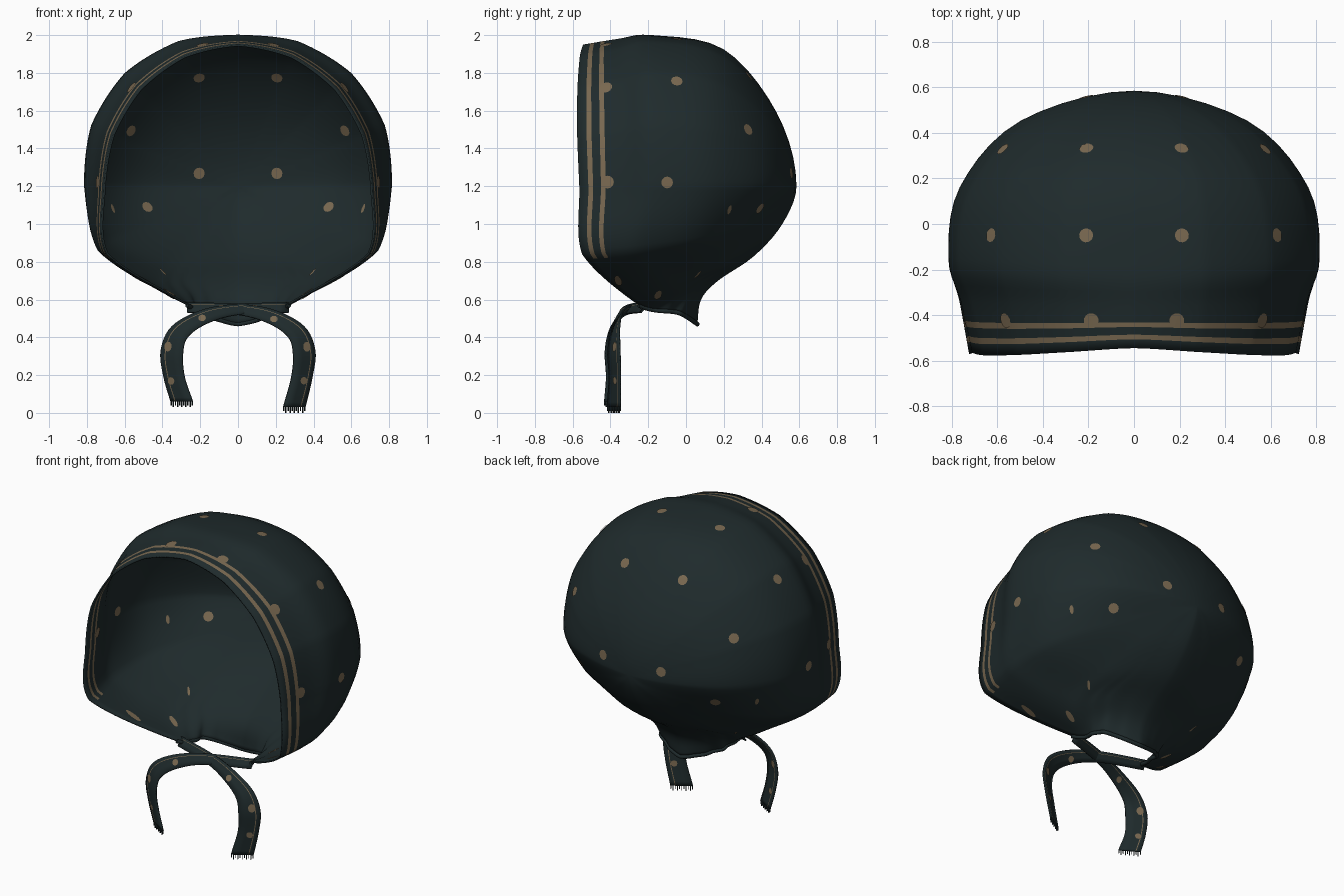
import bpy, bmesh, math
from mathutils import Vector
from mathutils.bvhtree import BVHTree

if "Cube" in bpy.data.objects:
    bpy.data.objects.remove(bpy.data.objects["Cube"], do_unlink=True)


def make_material(name, colour):
    mat = bpy.data.materials.new(name)
    mat.use_nodes = True
    mat.diffuse_color = (*colour, 1)
    bsdf = mat.node_tree.nodes["Principled BSDF"]
    bsdf.inputs["Base Color"].default_value = (*colour, 1)
    bsdf.inputs["Roughness"].default_value = 0.9
    return mat


CLOTH = make_material("dark teal cloth", (0.0135, 0.0235, 0.025))
TAN = make_material("tan print", (0.19, 0.138, 0.08))


def finish(bm, name, thickness=0):
    mesh = bpy.data.meshes.new(name)
    bm.to_mesh(mesh)
    bm.free()
    mesh.materials.append(CLOTH)
    mesh.materials.append(TAN)
    obj = bpy.data.objects.new(name, mesh)
    bpy.context.collection.objects.link(obj)
    if thickness:
        mod = obj.modifiers.new("cloth thickness", "SOLIDIFY")
        mod.thickness = thickness
        mod.offset = -1
    for poly in mesh.polygons:
        poly.use_smooth = True
    return obj


def blend(p0, p1, p2, p3, t):
    """Smooth curve between p1 and p2."""
    return 0.5 * (2 * p1 + (p2 - p0) * t + (2 * p0 - 5 * p1 + 4 * p2 - p3) * t ** 2
                  + (3 * p1 - p0 - 3 * p2 + p3) * t ** 3)


def along(points, t):
    """Point on an open smooth curve whose first and last points are phantoms."""
    i = min(int(t), len(points) - 4)
    return blend(*points[i:i + 4], t - i)


# Crown profiles from rim to back: radius round the head axis, and y
POLE = Vector((0, 0.585, 1.2))
TOP = [(.75, -.545), (.78, -.36), (.8, -.18), (.725, .2), (.39, .48)]
SIDE = [(.71, -.565), (.76, -.34), (.815, -.15), (.765, .16), (.5, .45)]
BULGE = [0, .025, .05, .03, .01]


def crown_seam(angle):
    up = math.sin(angle) ** 2
    diagonal = math.sin(2 * angle)
    seam = []
    for (rt, yt), (rs, ys), puff in zip(TOP, SIDE, BULGE):
        r = (rs + (rt - rs) * up) * (1 + puff * diagonal)
        y = ys + (yt - ys) * up - (.02 * diagonal if puff == 0 else 0)
        seam.append((r * math.cos(angle), y, POLE.z + r * math.sin(angle)))
    return seam


# Seams of one half: crown from top to side, then the gathered lower part
SEAMS = [crown_seam(math.radians(90 - 22.5 * k)) for k in range(5)] + [
    [(.695, -.55, .84), (.73, -.35, .85), (.74, -.2, .87), (.67, .1, .92), (.42, .38, 1.02)],
    [(.27, -.25, .57), (.36, -.15, .62), (.42, -.03, .7), (.36, .2, .8), (.23, .44, .99)],
    [(.21, -.04, .53), (.22, .02, .62), (.26, .1, .7), (.2, .3, .82), (.13, .48, 1)],
    [(0, .06, .47), (0, .08, .6), (0, .17, .7), (0, .36, .83), (0, .51, 1)],
]


def seam_curve(seam, side):
    pts = [Vector((x * side, y, z)) for x, y, z in seam]
    last = pts[-1]
    beyond = Vector((-last.x, last.y, 2 * POLE.z - last.z))
    return [2 * pts[0] - pts[1], *pts, POLE, beyond]


LOOP = [seam_curve(s, 1) for s in SEAMS] + [seam_curve(s, -1) for s in SEAMS[-2:0:-1]]
COUNT = len(LOOP)


def surface(u, t):
    """Bonnet surface: u goes round the rim, t from the rim to the back."""
    i = int(u)
    ring = [along(LOOP[(i + k) % COUNT], t) for k in (-1, 0, 1, 2)]
    # Cloth pulled fairly straight between seams
    p = ring[1].lerp(ring[2], u - i).lerp(blend(*ring, u - i), 0.7)
    # Gathers that fade out away from the neck
    near = max(0, 1 - abs(u - COUNT / 2) / 2.6) * max(0, 1 - t / 3.2)
    ripple = 1 + 0.06 * near * math.sin(u * math.tau * 2)
    return Vector((p.x * ripple, p.y, p.z))


# Bonnet shell with two printed stripes beside the rim
STEPS = 12
ROWS = [0, .21, .32, .5, .61, .8] + [1 + k / 5 for k in range(20)]
bm = bmesh.new()
columns = COUNT * STEPS
grid = [[bm.verts.new(surface(c / STEPS, t)) for c in range(columns)] for t in ROWS]
tip = bm.verts.new(POLE)
for r in range(len(ROWS) - 1):
    for c in range(columns):
        d = (c + 1) % columns
        face = bm.faces.new((grid[r][c], grid[r][d], grid[r + 1][d], grid[r + 1][c]))
        u = (c + .5) / STEPS
        if r in (1, 3) and min(u, COUNT - u) < 5.05:
            face.material_index = 1
for c in range(columns):
    bm.faces.new((grid[-1][c], grid[-1][(c + 1) % columns], tip))
bm.normal_update()
shell_tree = BVHTree.FromBMesh(bm)
finish(bm, "bonnet_shell", 0.01)


def add_dots(name, tree, dots, depth):
    """Thin printed dots that hug both sides of a cloth sheet, stretched up and down."""
    bm = bmesh.new()
    for centre, radius, stretch in dots:
        mid, normal, _, _ = tree.find_nearest(Vector(centre))
        a = normal.cross(Vector((0, 0, 1))).normalized()
        b = normal.cross(a)
        for lift, order in ((0.004, 1), (-depth - 0.004, -1)):
            verts = []
            for k in range(12):
                ang = math.tau * k / 12
                p = mid + radius * (a * math.cos(ang) + b * math.sin(ang) * stretch)
                q, n, _, _ = tree.find_nearest(p)
                verts.append(bm.verts.new(q + n * lift))
            hub = bm.verts.new(mid + normal * lift)
            for k in range(12):
                tri = (hub, verts[k], verts[(k + 1) % 12])
                bm.faces.new(tri[::order]).material_index = 1
    finish(bm, name)


# Dots printed on the crown, beside the stripes and in the gathers
spots = [(.21, .34, 1.79), (.56, .31, 1.49), (.21, .56, 1.27), (.48, .38, 1.09),
         (.62, -.05, 1.75), (.21, -.05, 1.98), (.81, -.1, 1.22)]
dots = [(p, .031, 1) for p in spots]
dots += [(surface(u, .66), .034, 1) for u in (.62, 2.1, 3.93)]
dots += [((.52, -.36, .69), .02, 2.8), ((.36, -.15, .64), .018, 2.4),
         ((.65, .21, 1.09), .012, 2.2), ((.41, .07, .72), .008, 4)]
dots += [((-p[0], p[1], p[2]), r, s) for p, r, s in dots]
add_dots("bonnet_dots", shell_tree, dots, 0.01)

# Rolled binding round the neck edge
curve = bpy.data.curves.new("neck_binding", "CURVE")
curve.dimensions = "3D"
curve.bevel_depth = 0.012
curve.use_fill_caps = True
line = curve.splines.new("POLY")
path = [surface(6 + k / 12, 0) for k in range(49)]
line.points.add(len(path) - 1)
for point, p in zip(line.points, path):
    point.co = (*p, 1)
curve.materials.append(CLOTH)
bpy.context.collection.objects.link(bpy.data.objects.new("neck_binding", curve))

# Ties: centre points with the half-width vector of the ribbon at each
TIE = [((-.27, -.22, .56), (0, .02, .025)), ((0, -.3, .55), (0, .02, .028)),
       ((.18, -.355, .51), (.015, .02, .035)), ((.31, -.38, .43), (.042, .025, .028)),
       ((.352, -.385, .32), (.058, .032, .01)), ((.34, -.38, .19), (.055, .03, 0)),
       ((.3, -.385, .03), (.058, .035, 0))]


def add_tie(name, side, raise_end, shift):
    def spot(v):
        return Vector((v[0] * side, v[1], v[2]))
    mids = [spot(p) + Vector((0, shift, 0)) for p, _ in TIE]
    mids[-1].z += raise_end
    wides = [spot(w) for _, w in TIE]
    for pts in (mids, wides):
        pts.insert(0, 2 * pts[0] - pts[1])
        pts.append(2 * pts[-1] - pts[-2])
    across = (-1, -.2, .52, .6, 1)
    bm = bmesh.new()
    rows = []
    spans = len(TIE) - 1
    for k in range(spans * 6 + 1):
        mid, wide = along(mids, k / 6), along(wides, k / 6)
        rows.append([bm.verts.new(mid + wide * s) for s in across])
    for upper, lower in zip(rows, rows[1:]):
        for i in range(len(across) - 1):
            quad = (upper[i], lower[i], lower[i + 1], upper[i + 1])
            bm.faces.new(quad[::side]).material_index = int(i == 2)
    bm.normal_update()
    tree = BVHTree.FromBMesh(bm)
    # Loose threads at the cut end
    for k in range(11):
        s = -.95 + k * .19
        left, right = (mid + wide * (s + e) for e in (-.03, .03))
        drop = Vector((0, 0, -.02 - .01 * (k % 2)))
        quad = [bm.verts.new(p) for p in (left, left + drop, right + drop, right)]
        bm.faces.new(quad[::side])
    finish(bm, name, 0.008)
    marks = [((.365, -.38, .35), .022, 1.2), ((.35, -.38, .17), .02, 1), ((.19, -.355, .49), .02, 1)]
    add_dots(name + "_dots", tree, [(spot(p), r, s) for p, r, s in marks], 0.008)


add_tie("left_tie", 1, 0, 0)
add_tie("right_tie", -1, 0.03, -0.014)
